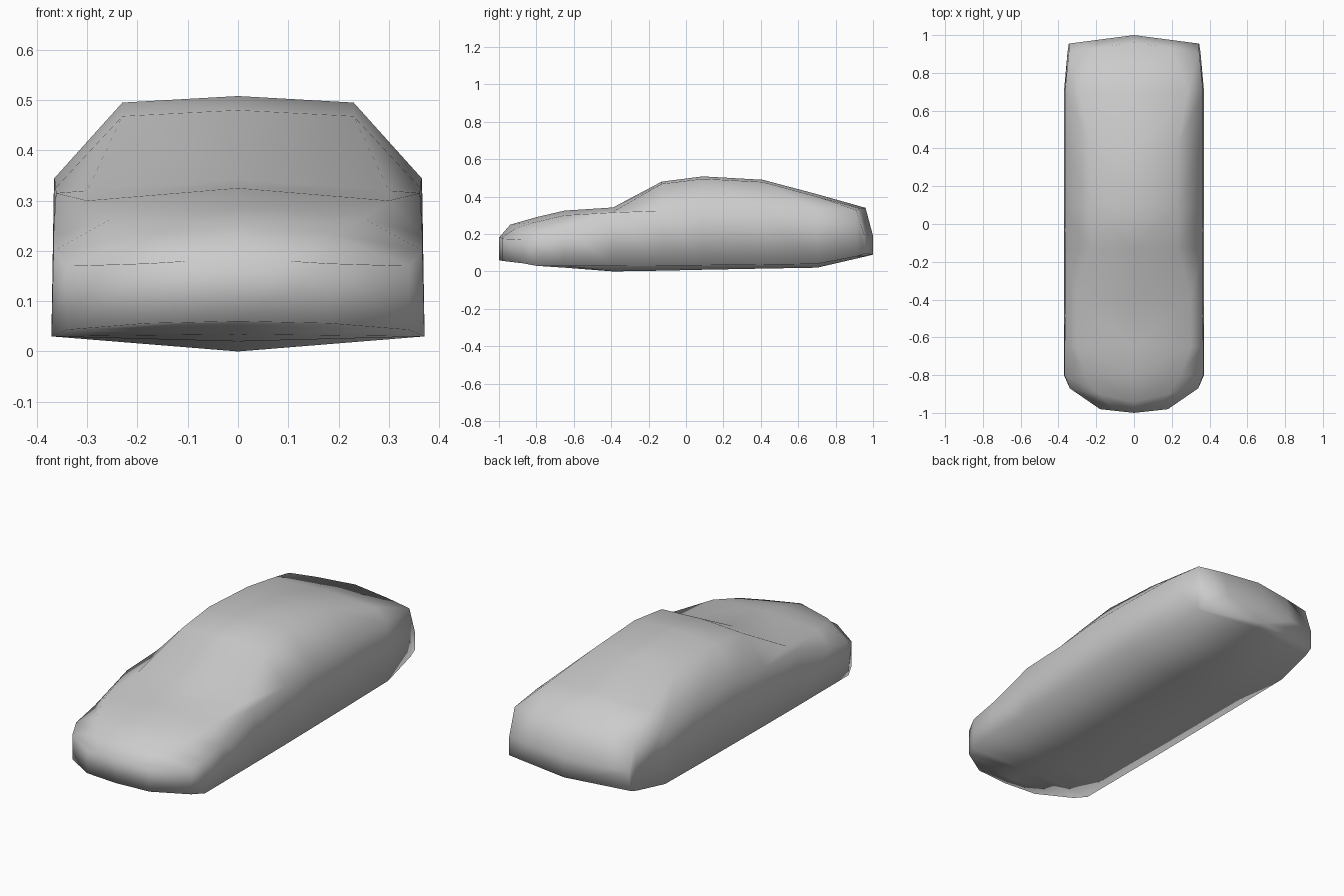
import bpy
import bmesh

default_cube = bpy.data.objects.get("Cube")
if default_cube:
    bpy.data.objects.remove(default_cube, do_unlink=True)

# Body paint
paint = bpy.data.materials.new("plain_grey")
paint.use_nodes = True
colour = (0.6, 0.6, 0.6, 1)
paint.diffuse_color = colour
for node in paint.node_tree.nodes:
    if node.type == "BSDF_PRINCIPLED":
        node.inputs["Base Color"].default_value = colour

# Cross-sections from nose to tail:
# centre y, side y, top z, (shoulder x, z), (belt x, z), (sill x, z), keel z
sections = [
    (-1, -.98, .18, (.1, .18), (.18, .175), (.18, .056), .06),
    (-.94, -.87, .25, (.18, .235), (.34, .17), (.34, .043), .052),
    (-.8, -.8, .29, (.25, .265), (.367, .2), (.371, .03), .034),
    (-.65, -.65, .325, (.3, .3), (.367, .23), (.371, .03), .02),
    (-.39, -.39, .342, (.3, .32), (.362, .315), (.371, .03), 0),
    (-.13, -.13, .48, (.23, .468), (.363, .325), (.371, .031), .004),
    (.09, .09, .508, (.23, .495), (.365, .345), (.371, .033), .009),
    (.41, .41, .49, (.23, .478), (.366, .342), (.371, .036), .015),
    (.7, .7, .413, (.285, .4), (.366, .335), (.371, .04), .02),
    (.96, .91, .34, (.2, .337), (.345, .328), (.352, .08), .08),
    (1, .955, .19, (.2, .19), (.345, .19), (.345, .095), .09),
]


def half_ring(bm, section):
    """Add the half outline of one cross-section, from roof to keel."""
    centre_y, side_y, top, shoulder, belt, sill, keel = section
    ring = []
    for x, z in ((0, top), shoulder, belt, sill, (0, keel)):
        y = centre_y + (side_y - centre_y) * min(x / belt[0], 1)
        ring.append(bm.verts.new((x, y, z)))
    return ring


# Loft the left half of the shell
bm = bmesh.new()
rings = [half_ring(bm, section) for section in sections]
for front, back in zip(rings, rings[1:]):
    for i in range(len(front) - 1):
        bm.faces.new((front[i], front[i + 1], back[i + 1], back[i]))
# Close the nose and the tail
bm.faces.new(rings[0])
bm.faces.new(rings[-1])
bmesh.ops.recalc_face_normals(bm, faces=bm.faces)

# Mirror to the right half and weld the centre line
copy = bmesh.ops.duplicate(bm, geom=bm.verts[:] + bm.edges[:] + bm.faces[:])["geom"]
for vert in copy:
    if isinstance(vert, bmesh.types.BMVert):
        vert.co.x = -vert.co.x
bmesh.ops.remove_doubles(bm, verts=bm.verts, dist=0.001)
bmesh.ops.recalc_face_normals(bm, faces=bm.faces)
for face in bm.faces:
    face.smooth = True

mesh = bpy.data.meshes.new("car_body")
bm.to_mesh(mesh)
bm.free()
mesh.materials.append(paint)
body = bpy.data.objects.new("car_body", mesh)
bpy.context.collection.objects.link(body)
